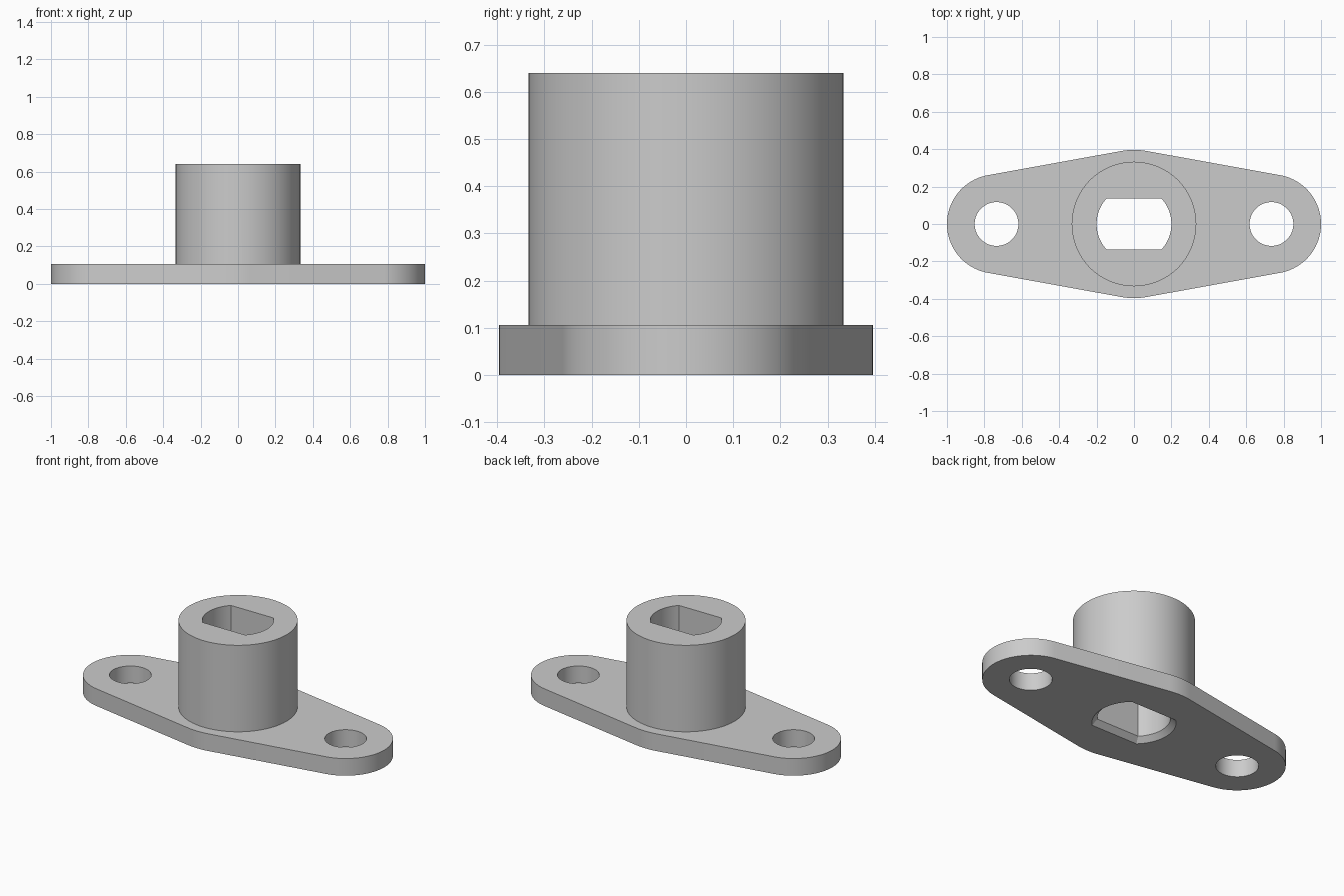
import bpy
import bmesh
from math import sin, cos, pi, asin, sqrt

old = bpy.data.objects.get("Cube")
if old:
    bpy.data.objects.remove(old, do_unlink=True)

PLATE_H, TOP = 0.106, 0.64
BARREL_R = 0.333
MID_R, END_R, END_X = 0.396, 0.265, 0.735
HOLE_R = 0.117
BORE_R, BORE_FLAT, CHAMFER = 0.2, 0.1375, 0.03

grey = bpy.data.materials.new("light grey")
grey.use_nodes = True
grey.diffuse_color = (0.6, 0.6, 0.6, 1)
grey.node_tree.nodes["Principled BSDF"].inputs["Base Color"].default_value = (0.6, 0.6, 0.6, 1)


def arc(cx, r, a0, a1, n):
    """Points on an arc centred on the x axis."""
    return [(cx + r * cos(a0 + (a1 - a0) * i / n), r * sin(a0 + (a1 - a0) * i / n))
            for i in range(n + 1)]


def circle(cx, r, n=96):
    return arc(cx, r, 0, 2 * pi, n)[:-1]


def loft(name, rings):
    """Closed solid through (height, outline) rings of equal point count."""
    bm = bmesh.new()
    loops = [[bm.verts.new((x, y, z)) for x, y in pts] for z, pts in rings]
    n = len(loops[0])
    for low, high in zip(loops, loops[1:]):
        for i in range(n):
            j = (i + 1) % n
            bm.faces.new((low[i], low[j], high[j], high[i]))
    bm.faces.new(loops[0][::-1])
    bm.faces.new(loops[-1])
    mesh = bpy.data.meshes.new(name)
    bm.to_mesh(mesh)
    bm.free()
    mesh.materials.append(grey)
    obj = bpy.data.objects.new(name, mesh)
    bpy.context.collection.objects.link(obj)
    return obj


def combine(target, tool, operation):
    """Apply a boolean and discard the tool."""
    bpy.context.view_layer.objects.active = target
    mod = target.modifiers.new(operation.lower(), "BOOLEAN")
    mod.operation, mod.solver, mod.object = operation, "EXACT", tool
    bpy.ops.object.modifier_apply(modifier=mod.name)
    bpy.data.objects.remove(tool, do_unlink=True)


# Flange outline: two end circles and a middle circle joined by tangents
tilt = asin((MID_R - END_R) / END_X)
end = pi / 2 - tilt
outline = (arc(END_X, END_R, -end, end, 48)
           + arc(0, MID_R, end, pi - end, 12)
           + arc(-END_X, END_R, pi - end, pi + end, 48)
           + arc(0, MID_R, pi + end, 2 * pi - end, 12))
body = loft("flanged_bushing", [(0, outline), (PLATE_H, outline)])

# Barrel standing on the flange
barrel = circle(0, BARREL_R)
combine(body, loft("barrel", [(PLATE_H / 2, barrel), (TOP, barrel)]), "UNION")

# Bolt holes
for side in (-1, 1):
    hole = circle(side * END_X, HOLE_R, 64)
    combine(body, loft("bolt_hole", [(-0.1, hole), (PLATE_H + 0.1, hole)]), "DIFFERENCE")


# Double-flat bore, chamfered where it opens underneath
def bore(grow):
    r, flat = BORE_R + grow, BORE_FLAT + grow
    a = asin(flat / r)
    return arc(0, r, -a, a, 24) + arc(0, r, pi - a, pi + a, 24)


combine(body, loft("bore", [(-0.1, bore(CHAMFER)), (0, bore(CHAMFER)),
                            (CHAMFER, bore(0)), (TOP + 0.1, bore(0))]), "DIFFERENCE")

# Smooth curved walls, crisp edges
bpy.ops.object.select_all(action="DESELECT")
body.select_set(True)
bpy.context.view_layer.objects.active = body
bpy.ops.object.shade_smooth_by_angle(angle=pi / 6)
